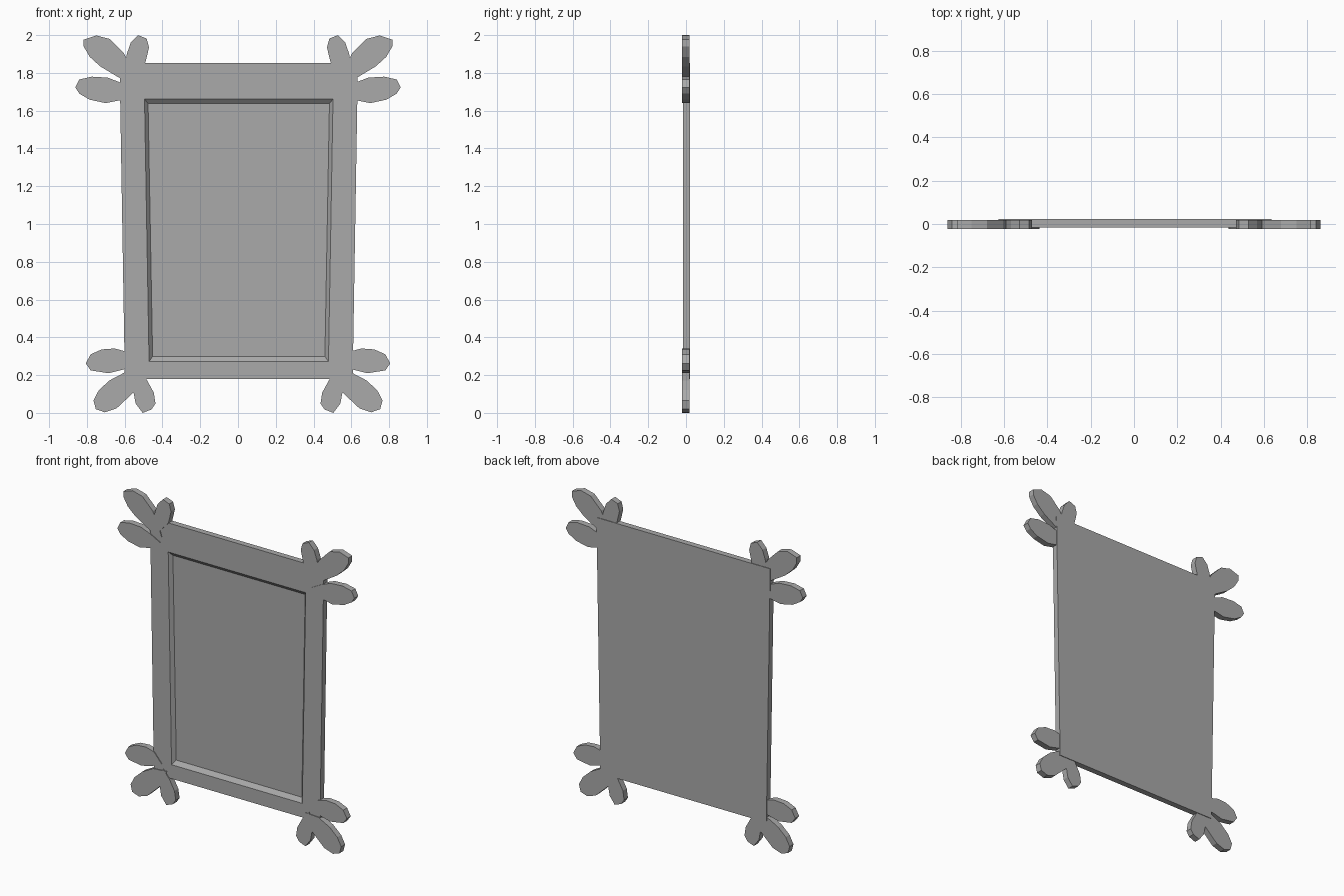
import bpy
import bmesh

if "Cube" in bpy.data.objects:
    bpy.data.objects.remove(bpy.data.objects["Cube"], do_unlink=True)

grey = bpy.data.materials.new("plain grey")
grey.use_nodes = True
colour = (0.4, 0.4, 0.4, 1)
grey.diffuse_color = colour
grey.node_tree.nodes["Principled BSDF"].inputs["Base Color"].default_value = colour


def loft(name, rings):
    """Join rings of points with quads and close both ends."""
    bm = bmesh.new()
    loops = [[bm.verts.new(p) for p in ring] for ring in rings]
    for a, b in zip(loops, loops[1:]):
        for i in range(len(a)):
            j = (i + 1) % len(a)
            bm.faces.new((a[i], a[j], b[j], b[i]))
    bm.faces.new(loops[0])
    bm.faces.new(loops[-1])
    bmesh.ops.recalc_face_normals(bm, faces=bm.faces)
    mesh = bpy.data.meshes.new(name)
    bm.to_mesh(mesh)
    bm.free()
    mesh.materials.append(grey)
    obj = bpy.data.objects.new(name, mesh)
    bpy.context.collection.objects.link(obj)


def trapezoid(top_half, bottom_half, low, high, y):
    shift = 0.004
    return [(shift - bottom_half, y, low), (shift + bottom_half, y, low),
            (shift + top_half, y, high), (shift - top_half, y, high)]


# Tapered panel with a bevelled recess in its front
BACK, FRONT, FLOOR = 0.022, -0.017, 0.005
loft("frame_panel", [
    trapezoid(0.631, 0.603, 0.18, 1.853, BACK),
    trapezoid(0.631, 0.603, 0.18, 1.853, FRONT),
    trapezoid(0.499, 0.475, 0.272, 1.662, FRONT),
    trapezoid(0.48, 0.456, 0.299, 1.637, FLOOR),
])

# Corner petals: outlines for the left side, mirrored to the right
petals = {
    "top_large_petal": [
        (.54, 1.75), (.63, 1.775), (.73, 1.835), (.785, 1.885), (.817, 1.94),
        (.817, 1.976), (.75, 1.998), (.68, 1.98), (.605, 1.905), (.57, 1.84)],
    "top_small_petal": [
        (.56, 1.78), (.595, 1.87), (.587, 1.905), (.568, 1.96), (.53, 2.0),
        (.484, 1.982), (.471, 1.935), (.49, 1.855)],
    "top_side_petal": [
        (.55, 1.71), (.625, 1.655), (.70, 1.64), (.785, 1.658), (.84, 1.69),
        (.861, 1.723), (.84, 1.765), (.775, 1.78), (.69, 1.775), (.625, 1.75)],
    "bottom_side_petal": [
        (.54, .26), (.605, .23), (.685, .21), (.78, .225), (.806, .262),
        (.78, .31), (.722, .336), (.653, .341), (.595, .325)],
    "bottom_large_petal": [
        (.505, .22), (.51, .17), (.553, .108), (.643, .024), (.705, .003),
        (.753, .02), (.765, .066), (.737, .12), (.68, .172), (.6, .214)],
    "bottom_small_petal": [
        (.53, .23), (.484, .177), (.446, .108), (.437, .05), (.458, .018),
        (.505, 0), (.542, .05), (.553, .108)],
}
for name, outline in petals.items():
    for side, sign in (("left", 1), ("right", -1)):
        loft(f"{side}_{name}", [[(sign * x, y, z) for x, z in outline]
                                for y in (-0.022, 0.018)])
